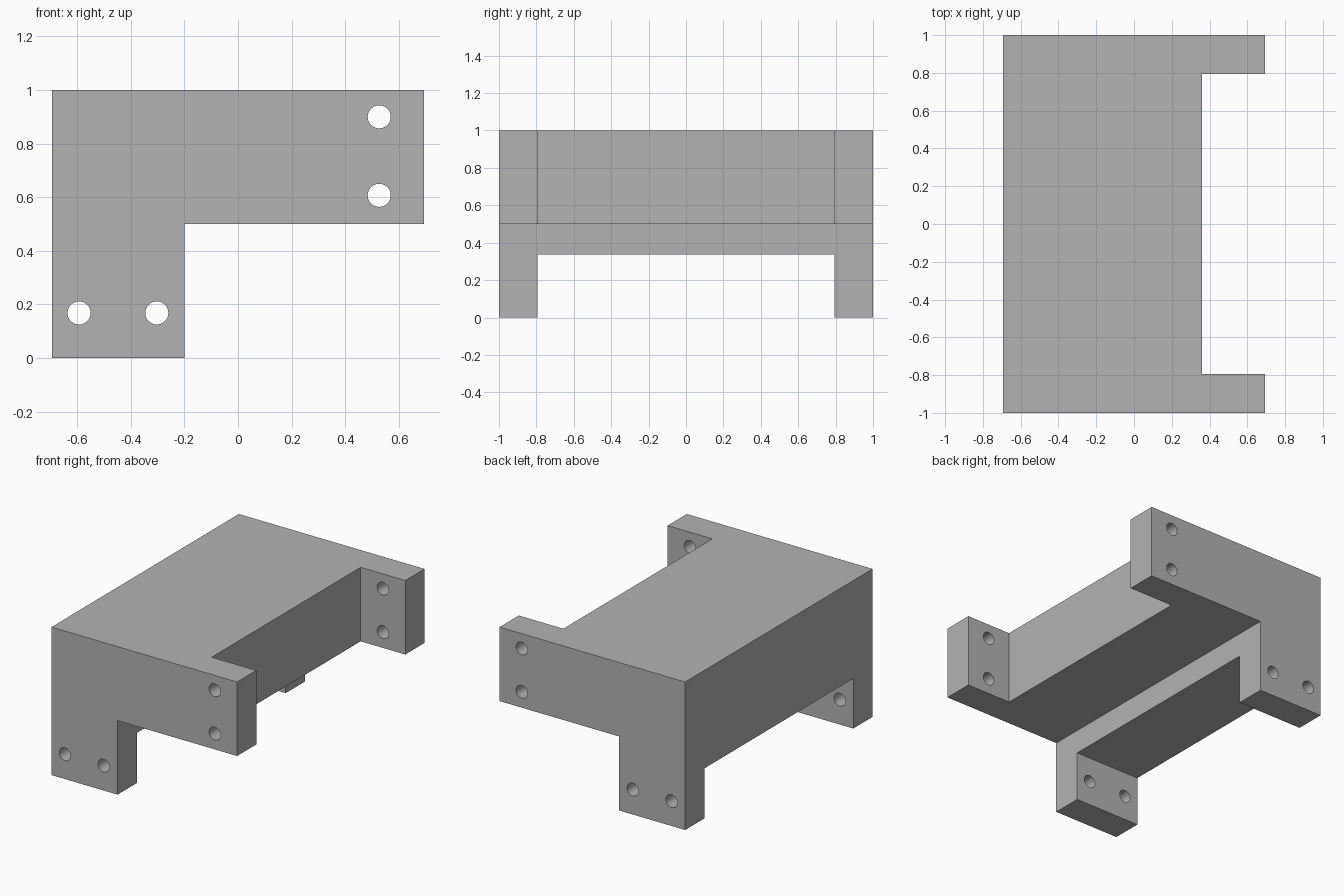
import bpy
import bmesh
from mathutils import Matrix, Vector

cube = bpy.data.objects.get("Cube")
if cube:
    bpy.data.objects.remove(cube, do_unlink=True)

HALF_X, INNER_Y = 0.694, 0.795

grey = bpy.data.materials.new("plain grey")
grey.use_nodes = True
colour = (0.45, 0.45, 0.45, 1)
grey.diffuse_color = colour
grey.node_tree.nodes["Principled BSDF"].inputs["Base Color"].default_value = colour


def add_object(name, bm):
    bmesh.ops.recalc_face_normals(bm, faces=bm.faces)
    mesh = bpy.data.meshes.new(name)
    bm.to_mesh(mesh)
    bm.free()
    mesh.materials.append(grey)
    obj = bpy.data.objects.new(name, mesh)
    bpy.context.collection.objects.link(obj)
    return obj


def box(name, low, high):
    low, high = Vector(low), Vector(high)
    bm = bmesh.new()
    bmesh.ops.create_cube(bm, size=1, matrix=Matrix.Translation((low + high) / 2)
                          @ Matrix.Diagonal((*(high - low), 1)))
    return add_object(name, bm)


def bore(name, x, z):
    bm = bmesh.new()
    bmesh.ops.create_cone(bm, cap_ends=True, segments=40, radius1=0.043, radius2=0.043,
                          depth=3, matrix=Matrix.Translation((x, 0, z))
                          @ Matrix.Rotation(1.5707963, 4, "X"))
    return add_object(name, bm)


# L-shaped bracket body, extruded from front to back
profile = [(-HALF_X, 0), (-0.2, 0), (-0.2, 0.5), (HALF_X, 0.5), (HALF_X, 1), (-HALF_X, 1)]
bm = bmesh.new()
face = bm.faces.new([bm.verts.new((x, -1, z)) for x, z in profile])
extruded = bmesh.ops.extrude_face_region(bm, geom=[face])["geom"]
bmesh.ops.translate(bm, vec=(0, 2, 0),
                    verts=[v for v in extruded if isinstance(v, bmesh.types.BMVert)])
bracket = add_object("bracket", bm)

# Notches that leave the end lugs and feet, and the four screw bores
cutters = [
    box("side_notch", (0.36, -INNER_Y, 0.3), (1, INNER_Y, 1.2)),
    box("foot_notch", (-1, -INNER_Y, -0.2), (0, INNER_Y, 0.338)),
    bore("upper_lug_hole", 0.527, 0.9),
    bore("lower_lug_hole", 0.527, 0.607),
    bore("outer_foot_hole", -0.593, 0.168),
    bore("inner_foot_hole", -0.303, 0.168),
]
for cutter in cutters:
    cutter.hide_render = True
    cutter.hide_set(True)
    cut = bracket.modifiers.new(cutter.name, "BOOLEAN")
    cut.operation = "DIFFERENCE"
    cut.solver = "EXACT"
    cut.object = cutter

# Apply the cuts, drop the cutters and smooth only the bores
bpy.context.view_layer.objects.active = bracket
bracket.select_set(True)
for cutter in cutters:
    bpy.ops.object.modifier_apply(modifier=cutter.name)
    bpy.data.objects.remove(cutter, do_unlink=True)
bpy.ops.object.shade_smooth_by_angle(angle=0.5)
